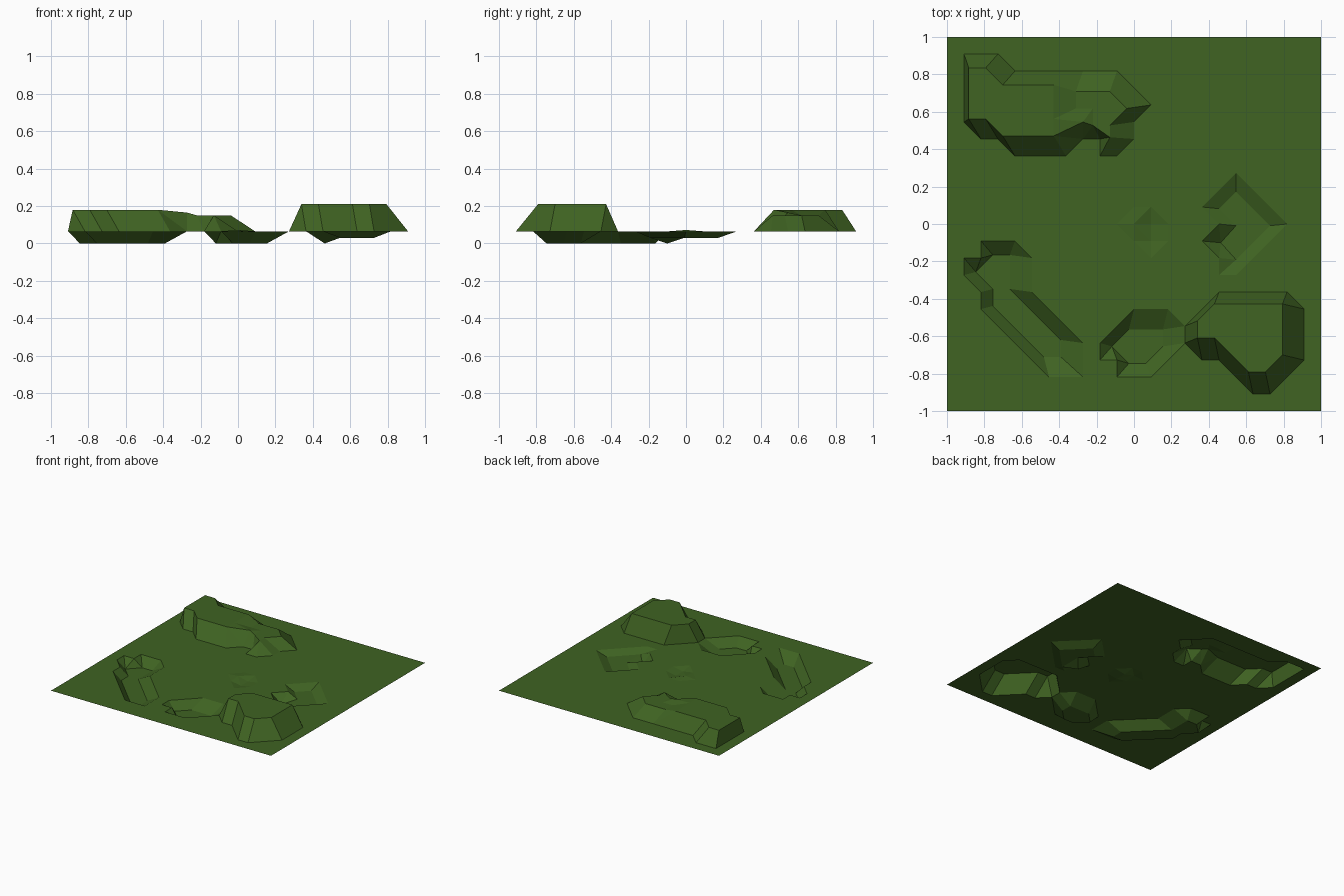
import bpy, bmesh

if "Cube" in bpy.data.objects:
    bpy.data.objects.remove(bpy.data.objects["Cube"])

N = 11            # grid cells from centre to edge
BASE = 0.065      # ground level

# (height, shift x, shift y in cells, {row: (first column, last column)})
REGIONS = [
    # tall plateau, front right
    (0.21, -0.27, 0.30, {-5: (5, 9), -6: (4, 9), -7: (4, 9), -8: (6, 9), -9: (7, 8)}),
    # long plateau, back left
    (0.18, -0.72, 0.18, {9: (-9, -8), 8: (-9, -4), 7: (-9, -4), 6: (-9, -4), 5: (-7, -4)}),
    # its lower shoulder
    (0.15, -0.42, -0.20, {8: (-3, -1), 7: (-3, 0), 6: (-2, -1)}),
    (0.15, -0.42, 0.10, {5: (-1, -1)}),
    (0.165, 0.0, 0.0, {6: (-3, -3)}),
    # long pit, front left
    (0.0, -0.30, 0.18, {-2: (-8, -7), -3: (-9, -7), -4: (-8, -7), -5: (-8, -6),
                        -6: (-7, -5), -7: (-6, -4), -8: (-5, -4)}),
    # pit, front middle
    (0.0, -0.30, -0.20, {-6: (0, 2), -7: (-1, 2), -8: (0, 1)}),
    # shallow pit, right
    (0.03, 0.0, -0.1, {2: (6, 6), 1: (5, 7), 0: (6, 8), -1: (6, 7), -2: (6, 6)}),
    (0.0, 0.1, -0.1, {-1: (5, 5)}),
    # small dent and bump in the centre
    (0.05, 0.0, 0.0, {0: (1, 1), -1: (1, 1)}),
    (0.072, 0.0, 0.0, {0: (0, 0)}),
]
# corners that stay square instead of being cut diagonally
SQUARE = {(-10, 10), (-3, -9), (-2, 4), (-2, -8), (-1, -9), (5, -3), (-10, -2), (-9, -1)}

moved = {}
for z, dx, dy, rows in REGIONS:
    for j, (a, b) in rows.items():
        for i in range(a, b + 1):
            moved[i, j] = ((i + dx) / N, (j + dy) / N, z)

# terrain grid
bm = bmesh.new()
span = range(-N, N + 1)
verts = {(i, j): bm.verts.new(moved.get((i, j), (i / N, j / N, BASE)))
         for i in span for j in span}
for i in range(-N, N):
    for j in range(-N, N):
        q = [(i, j), (i + 1, j), (i + 1, j + 1), (i, j + 1)]
        flags = [c in moved for c in q]
        count = sum(flags)
        if count in (1, 3):
            # cut off the odd corner
            k = flags.index(count == 1)
            s = k if q[(k + 2) % 4] in SQUARE else k + 1
        else:
            s = 0
        q = q[s % 4:] + q[:s % 4]
        if count in (0, 4) and len({round(verts[c].co.z, 4) for c in q}) == 1:
            bm.faces.new([verts[c] for c in q])
        else:
            bm.faces.new([verts[q[0]], verts[q[1]], verts[q[2]]])
            bm.faces.new([verts[q[0]], verts[q[2]], verts[q[3]]])

mesh = bpy.data.meshes.new("terrain")
bm.to_mesh(mesh)
bm.free()
terrain = bpy.data.objects.new("terrain", mesh)
bpy.context.collection.objects.link(terrain)

mat = bpy.data.materials.new("grass_green")
mat.diffuse_color = (0.05, 0.125, 0.016, 1)
mat.use_nodes = True
mat.node_tree.nodes["Principled BSDF"].inputs["Base Color"].default_value = mat.diffuse_color
mesh.materials.append(mat)
